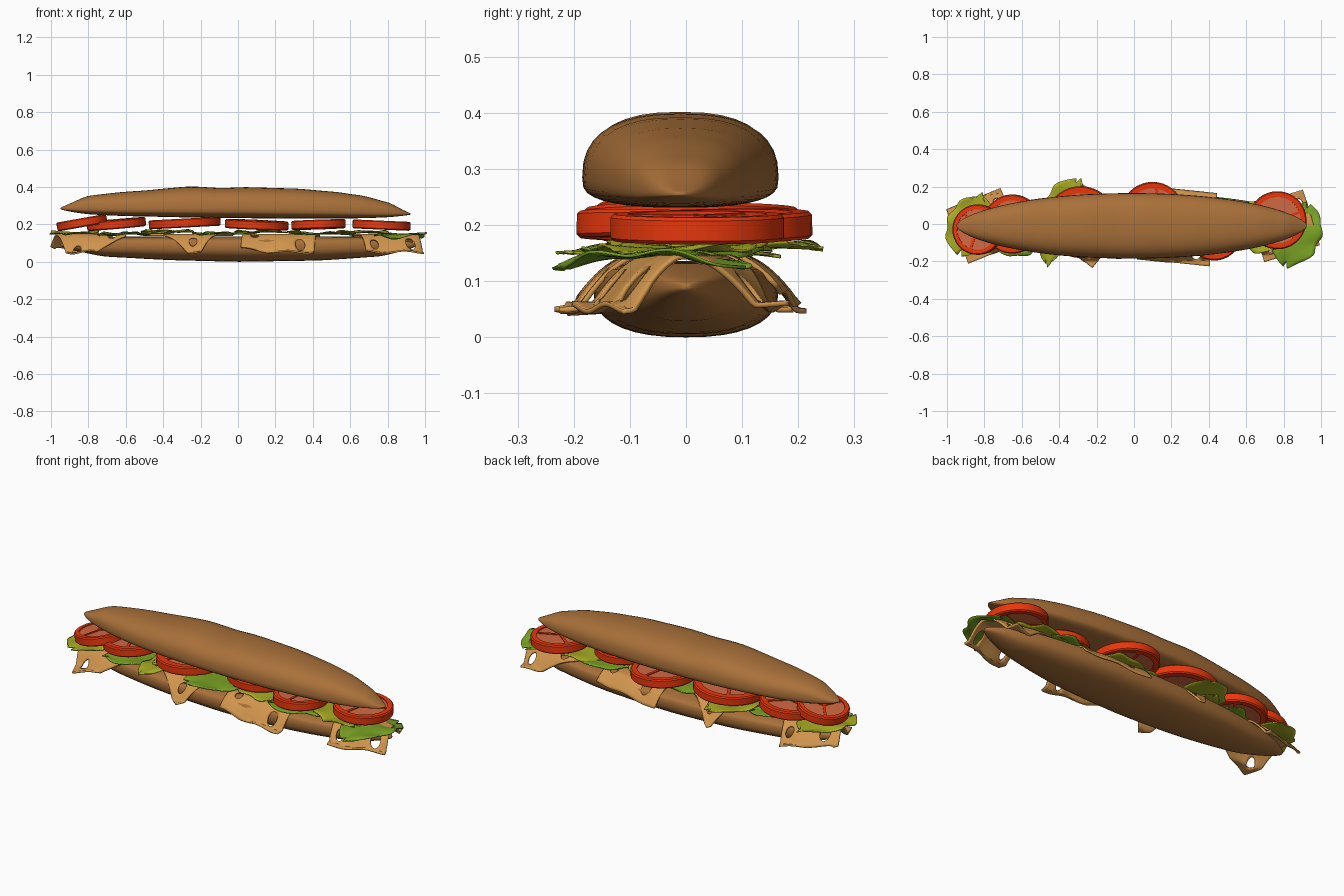
import bpy, bmesh, math
from mathutils import Matrix, Euler

if "Cube" in bpy.data.objects:
    bpy.data.objects.remove(bpy.data.objects["Cube"])


def mat(name, r, g, b):
    lin = lambda c: (c / 255) ** 2.2
    m = bpy.data.materials.new(name)
    m.diffuse_color = (lin(r), lin(g), lin(b), 1)
    m.use_nodes = True
    m.node_tree.nodes["Principled BSDF"].inputs["Base Color"].default_value = m.diffuse_color
    return m


BREAD = mat("bread", 168, 112, 60)
CHEESE = mat("cheese", 208, 148, 78)
GREEN = mat("lettuce_green", 120, 160, 40)
LIME = mat("lettuce_lime", 165, 170, 40)
RED = mat("tomato_skin", 232, 58, 20)
FLESH = mat("tomato_flesh", 208, 105, 70)


def finish(name, bm, mats, thick=0.0, angle=40):
    bmesh.ops.recalc_face_normals(bm, faces=bm.faces)
    me = bpy.data.meshes.new(name)
    bm.to_mesh(me)
    bm.free()
    ob = bpy.data.objects.new(name, me)
    bpy.context.collection.objects.link(ob)
    for m in mats:
        me.materials.append(m)
    if thick:
        mod = ob.modifiers.new("thickness", 'SOLIDIFY')
        mod.thickness, mod.offset = thick, 0
    bpy.context.view_layer.objects.active = ob
    ob.select_set(True)
    bpy.ops.object.shade_smooth_by_angle(angle=math.radians(angle))
    ob.select_set(False)
    return ob


def interp(pts, x):
    for (x0, *a), (x1, *b) in zip(pts, pts[1:]):
        if x <= x1:
            t = max(0, (x - x0) / (x1 - x0))
            t = t * t * (3 - 2 * t) * 0.4 + t * 0.6
            return [p + (q - p) * t for p, q in zip(a, b)]
    return list(pts[-1][1:])


def bread_width(x, half=0.95):
    return max(0, 1 - abs(x / half) ** 2.1) ** 0.62


# Bread halves: lofted rounded sections; stations are (x, bottom, widest, top)
def bread(name, x0, x1, yc, half, stations, py, pt, pb):
    bm = bmesh.new()
    rings, n, seg = [], 56, 36
    for i in range(1, n):
        c = -math.cos(math.pi * i / n)
        x = (x0 + x1) / 2 + (x1 - x0) / 2 * c
        zb, zm, zt = interp(stations, x)
        end = max(0, 1 - abs(c) ** 9) ** 0.5
        w = half * bread_width(c, 1.0)
        ring = []
        for k in range(seg):
            a = 2 * math.pi * k / seg
            ca, sa = math.cos(a), math.sin(a)
            y = w * math.copysign(abs(ca) ** py, ca)
            z = zm + ((zt - zm) * sa ** pt if sa > 0 else -(zm - zb) * abs(sa) ** pb) * end
            ring.append(bm.verts.new((x, yc + y, z)))
        rings.append(ring)
    for a, b in zip(rings, rings[1:]):
        for k in range(seg):
            bm.faces.new((a[k], a[(k + 1) % seg], b[(k + 1) % seg], b[k]))
    bm.faces.new(rings[0])
    bm.faces.new(rings[-1])
    finish(name, bm, [BREAD], angle=75)


bread("top_bread", -0.95, 0.925, -0.01, 0.175, [
    (-0.95, 0.262, 0.285, 0.31), (-0.8, 0.25, 0.29, 0.36), (-0.55, 0.243, 0.285, 0.378),
    (-0.25, 0.237, 0.285, 0.403), (-0.08, 0.234, 0.285, 0.394), (0.03, 0.233, 0.285, 0.399),
    (0.3, 0.231, 0.28, 0.392), (0.5, 0.231, 0.275, 0.376), (0.65, 0.232, 0.27, 0.358),
    (0.8, 0.234, 0.262, 0.328), (0.925, 0.24, 0.255, 0.275)], 0.8, 0.8, 0.6)
bread("bottom_bread", -0.95, 0.96, 0, 0.165, [
    (-0.95, 0.06, 0.09, 0.125), (-0.7, 0.025, 0.09, 0.134), (-0.3, 0.007, 0.085, 0.136),
    (0.0, 0.0, 0.085, 0.136), (0.4, 0.006, 0.085, 0.136), (0.75, 0.025, 0.09, 0.134),
    (0.96, 0.06, 0.09, 0.12)], 0.85, 0.5, 0.8)


# Cheese: square sheets with holes, draped over the lower bread
def cheese(name, cx, cy, rot, size, lift, holes):
    bm = bmesh.new()
    bmesh.ops.create_grid(bm, x_segments=40, y_segments=40, size=size / 2)
    for hx, hy, r in holes:
        gone = [f for f in bm.faces if math.hypot(f.calc_center_median().x - hx * size,
                                                f.calc_center_median().y - hy * size) < r]
        bmesh.ops.delete(bm, geom=gone, context='FACES')
        for v in bm.verts:
            d = math.hypot(v.co.x - hx * size, v.co.y - hy * size)
            if v.is_boundary and d < r * 1.5:
                v.co.x = hx * size + (v.co.x - hx * size) * r / d
                v.co.y = hy * size + (v.co.y - hy * size) * r / d
    bmesh.ops.transform(bm, verts=bm.verts, matrix=Matrix.Translation((cx, cy, 0))
                        @ Matrix.Rotation(math.radians(rot), 4, 'Z'))
    for v in bm.verts:
        x, y, _ = v.co
        edge = 0.15 * bread_width(x, 0.98)
        over = max(0, abs(y) - edge * 0.72)
        v.co.z = 0.143 + lift - min(0.09, 6 * over * over + 0.42 * over) \
            + 0.06 * over * math.sin(x * 30)
    finish(name, bm, [CHEESE], 0.009)


H = [(-0.33, -0.3, 0.022), (0.3, -0.36, 0.026), (0.36, 0.3, 0.022), (-0.25, 0.36, 0.028), (0.02, 0.1, 0.03)]
for i, c in enumerate([(-0.8, -0.01, 22, 0.31, 0), (-0.25, -0.01, 52, 0.32, 0.0),
                       (0.23, -0.012, -6, 0.39, 0.0), (0.8, -0.01, 17, 0.31, 0)]):
    cheese(f"cheese_slice_{i + 1}", *c, H)


# Lettuce: thin rippled leaves with a centre fold
def leaf(name, cx, cy, z, length, width, rot, droop, color, phase):
    bm = bmesh.new()
    nu, nv, grid = 28, 12, []
    ca, sa = math.cos(math.radians(rot)), math.sin(math.radians(rot))
    for i in range(nu + 1):
        u = -1 + 2 * i / nu
        p = max(0.04, (1 - abs(u) ** 2.4)) ** 0.6
        row = []
        for j in range(nv + 1):
            v = -1 + 2 * j / nv
            lx = length / 2 * u + 0.015 * math.sin(v * 4 + phase)
            ly = width / 2 * v * p * (1 + 0.07 * math.sin(u * 9 + phase))
            h = 0.007 * abs(v) * math.sin(u * 7 + phase + v) + 0.004 * abs(v) - droop * u * u
            row.append(bm.verts.new((cx + lx * ca - ly * sa, cy + lx * sa + ly * ca, z + h)))
        grid.append(row)
    for a, b in zip(grid, grid[1:]):
        for j in range(nv):
            bm.faces.new((a[j], a[j + 1], b[j + 1], b[j]))
    finish(name, bm, [color], 0.005)


LEAVES = [(0.87, -0.06, 0.148, 0.34, 0.25, 72, 0.025, GREEN), (-0.87, 0.0, 0.155, 0.33, 0.25, 70, 0.012, LIME),
          (-0.37, 0.07, 0.162, 0.36, 0.24, 65, 0.004, LIME), (-0.6, -0.03, 0.15, 0.34, 0.26, 35, 0.008, GREEN),
          (-0.43, -0.04, 0.157, 0.36, 0.16, 80, 0.006, LIME), (-0.07, -0.03, 0.15, 0.38, 0.27, 40, 0.004, GREEN),
          (0.17, 0.0, 0.16, 0.36, 0.28, -20, 0.003, LIME), (0.45, -0.02, 0.15, 0.38, 0.27, 25, 0.006, GREEN),
          (0.65, -0.01, 0.157, 0.34, 0.26, -30, 0.006, LIME)]
for i, L in enumerate(LEAVES):
    leaf(f"lettuce_leaf_{i + 1}", *L, i * 1.3)


# Tomato slices: skin ring, recessed flesh and curved dividing walls
def tomato(name, cx, cy, z, r, tilt_x, tilt_y, spin):
    bm = bmesh.new()
    seg, h = 40, 0.024

    def lathe(profile, index):
        rings = [[bm.verts.new((pr * math.cos(2 * math.pi * k / seg), pr * math.sin(2 * math.pi * k / seg), pz))
                  for k in range(seg)] for pr, pz in profile]
        for a, b in zip(rings, rings[1:] + rings[:1]):
            for k in range(seg):
                f = bm.faces.new((a[k], a[(k + 1) % seg], b[(k + 1) % seg], b[k]))
                f.material_index = index

    lathe([(r * 0.8, -h), (r - 0.006, -h), (r, -h + 0.006), (r, h - 0.006), (r - 0.006, h), (r * 0.8, h)], 0)

    def block(matrix, index):
        made = bmesh.ops.create_cube(bm, size=1, matrix=matrix)["verts"]
        for f in {f for v in made for f in v.link_faces}:
            f.material_index = index

    made = bmesh.ops.create_cone(bm, cap_ends=True, segments=seg, radius1=r * 0.81,
                                 radius2=r * 0.81, depth=h * 1.5)["verts"]
    for f in {f for v in made for f in v.link_faces}:
        f.material_index = 1
    for k in range(3):
        block(Matrix.Rotation(k * 2 * math.pi / 3, 4, 'Z') @ Matrix.Translation((r * 0.42, 0, 0))
              @ Matrix.Diagonal((r * 0.84, r * 0.09, h * 1.85, 1)), 0)
    rot = Euler((math.radians(tilt_x), math.radians(tilt_y), math.radians(spin)), 'ZXY').to_matrix().to_4x4()
    bmesh.ops.transform(bm, verts=bm.verts, matrix=Matrix.Translation((cx, cy, z)) @ rot)
    finish(name, bm, [RED, FLESH])


for i, t in enumerate([(-0.835, -0.03, 0.209, 0.135, 0, -10, 10), (-0.65, 0.0, 0.202, 0.158, 1, -5, 50),
                       (-0.285, 0.01, 0.207, 0.192, 0, -3, 0), (0.1, 0.055, 0.198, 0.17, 1, 2.5, 80),
                       (0.43, -0.05, 0.199, 0.145, -1, -2, 30), (0.767, 0.02, 0.196, 0.155, 0, 2.5, 20)]):
    tomato(f"tomato_slice_{i + 1}", *t)
